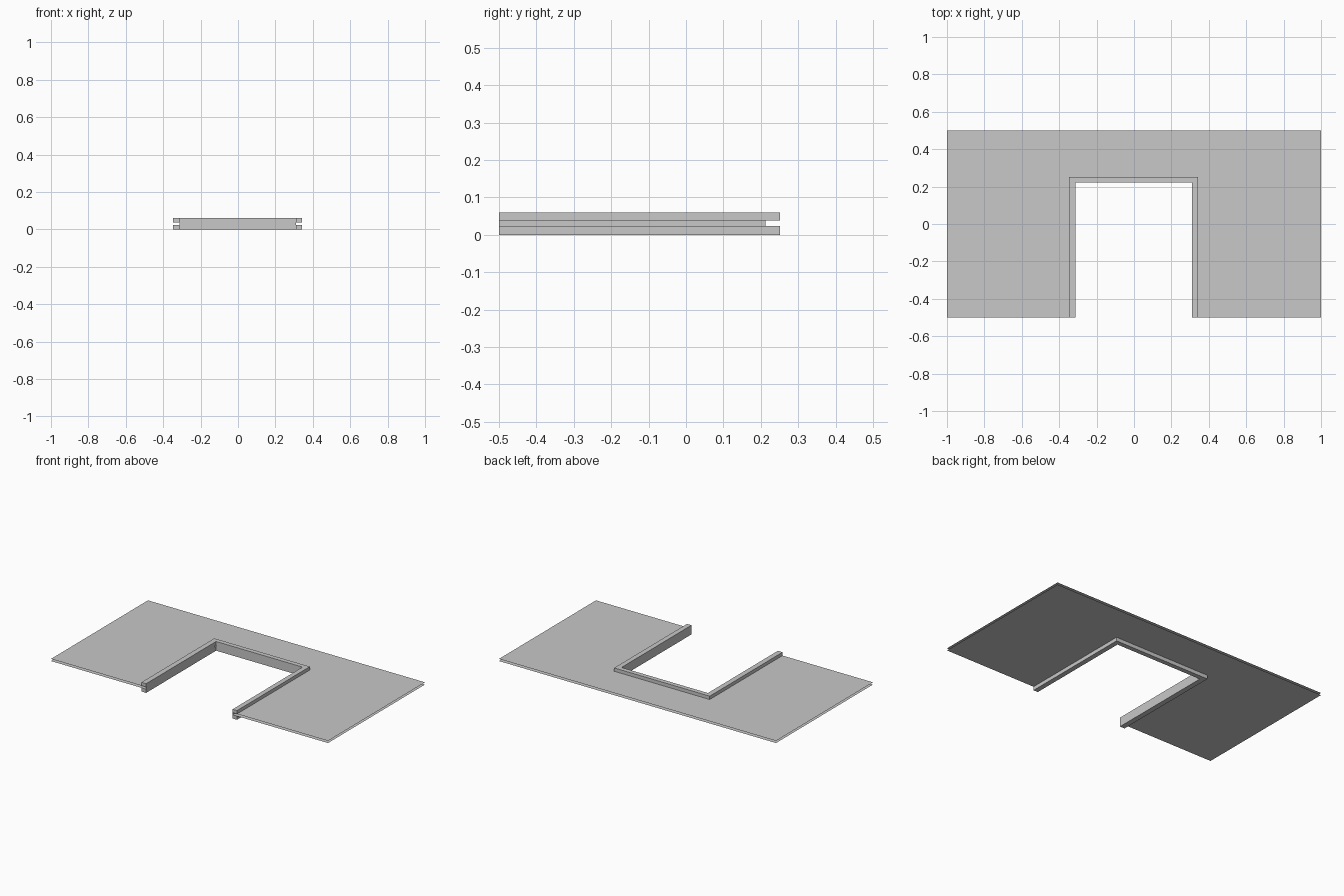
import bpy
import bmesh

cube = bpy.data.objects.get("Cube")
if cube:
    bpy.data.objects.remove(cube)

grey = bpy.data.materials.new("light_grey")
grey.use_nodes = True
colour = (0.58, 0.58, 0.58, 1)
grey.diffuse_color = colour
grey.node_tree.nodes["Principled BSDF"].inputs["Base Color"].default_value = colour

# Main dimensions
FRONT, BACK = -0.5, 0.5
OUTER = (-0.347, 0.343, 0.251)   # left x, right x, back y of the frame
INNER = (-0.313, 0.311, 0.221)   # the same for the opening
SLOT_LOW, SLOT_HIGH, TOP = 0.024, 0.038, 0.06


def finish(name, bm):
    mesh = bpy.data.meshes.new(name)
    bm.to_mesh(mesh)
    bm.free()
    mesh.materials.append(grey)
    obj = bpy.data.objects.new(name, mesh)
    bpy.context.collection.objects.link(obj)
    return obj


def u_shape(name, outer, inner, z, height=0, flip=False):
    """U-shaped sheet open to the front, extruded upward if height is given."""
    (ol, orr, ob), (il, ir, ib) = outer, inner
    loop = [(ol, FRONT), (il, FRONT), (il, ib), (ir, ib),
            (ir, FRONT), (orr, FRONT), (orr, ob), (ol, ob)]
    bm = bmesh.new()
    face = bm.faces.new([bm.verts.new((x, y, z)) for x, y in loop])
    if height:
        geom = bmesh.ops.extrude_face_region(bm, geom=[face], use_keep_orig=True)["geom"]
        verts = [g for g in geom if isinstance(g, bmesh.types.BMVert)]
        bmesh.ops.translate(bm, verts=verts, vec=(0, 0, height))
        bmesh.ops.recalc_face_normals(bm, faces=bm.faces)
    elif flip:
        face.normal_flip()
    return finish(name, bm)


def wall(name, start, end):
    """Upright strip closing the slot between the two rails."""
    bm = bmesh.new()
    points = [(*start, SLOT_LOW), (*end, SLOT_LOW), (*end, SLOT_HIGH), (*start, SLOT_HIGH)]
    bm.faces.new([bm.verts.new(p) for p in points])
    return finish(name, bm)


# Edge trim: two rails with a slot between them
u_shape("lower_rail", OUTER, INNER, 0, SLOT_LOW)
u_shape("upper_rail", OUTER, INNER, SLOT_HIGH, TOP - SLOT_HIGH)
left, right, back = INNER
wall("right_slot_wall", (left, FRONT), (left, back - 0.009))
wall("left_slot_wall", (right, back - 0.009), (right, FRONT))
wall("back_slot_wall", (left, back), (right, back))

# Panel: thin upper and lower skins held by the slot
PANEL = (-1, 1, BACK)
u_shape("panel_top_skin", PANEL, OUTER, SLOT_HIGH)
u_shape("panel_bottom_skin", PANEL, OUTER, SLOT_LOW, flip=True)
